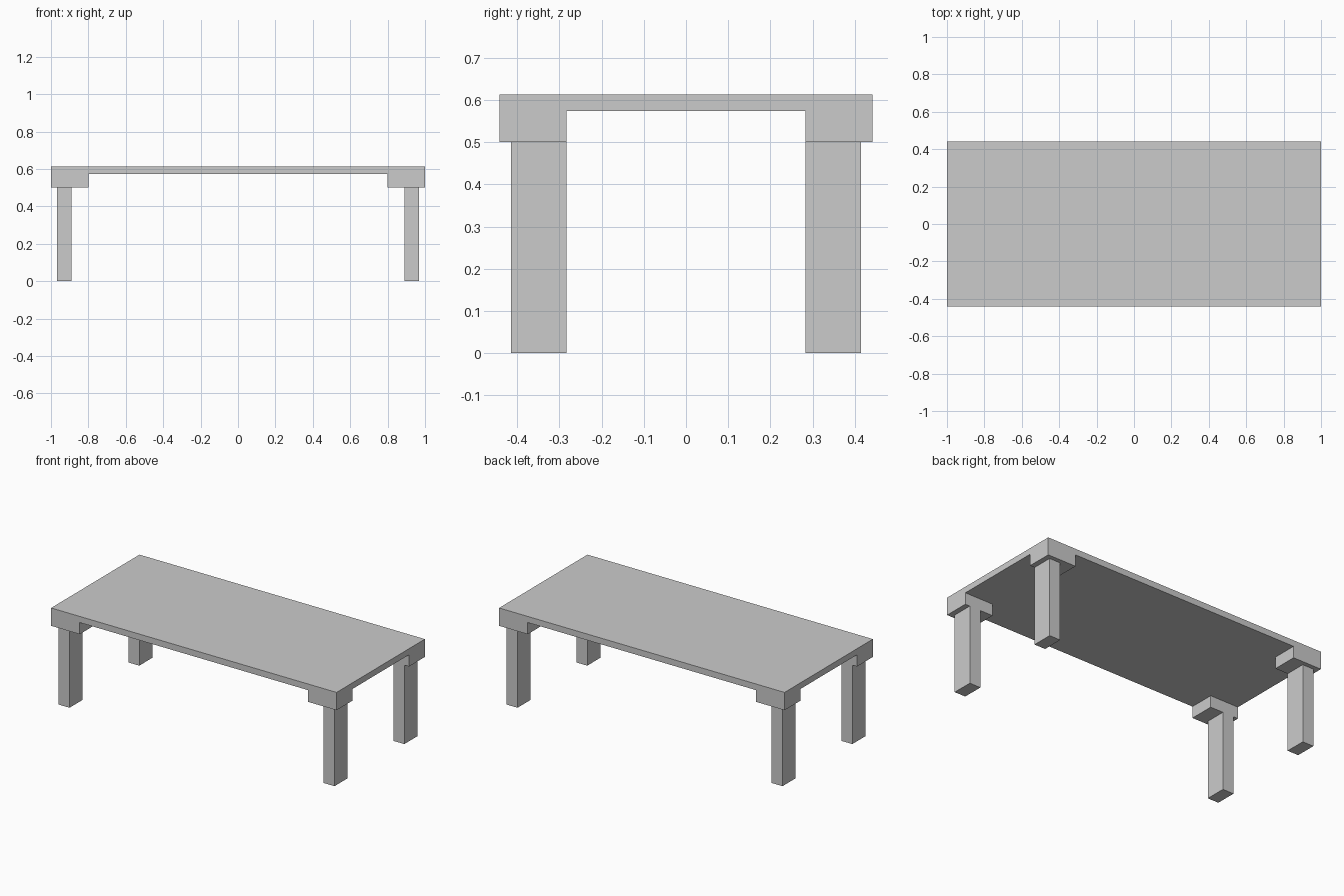
import bpy, bmesh

if "Cube" in bpy.data.objects:
    bpy.data.objects.remove(bpy.data.objects["Cube"])

HALF_X, HALF_Y = 1.0, 0.442
BLOCK_X, BLOCK_Y = 0.80, 0.283      # inner edges of the corner blocks
Z_BLOCK, Z_UNDER, Z_TOP = 0.50, 0.574, 0.613


def link(name, bm):
    bmesh.ops.recalc_face_normals(bm, faces=bm.faces)
    mesh = bpy.data.meshes.new(name)
    bm.to_mesh(mesh)
    bm.free()
    obj = bpy.data.objects.new(name, mesh)
    bpy.context.collection.objects.link(obj)
    return obj


def box(name, lo, hi):
    bm = bmesh.new()
    bmesh.ops.create_cube(bm, size=1)
    for v in bm.verts:
        v.co = [(a + b) / 2 + c * (b - a) for a, b, c in zip(lo, hi, v.co)]
    return link(name, bm)


# Tabletop: thin slab cut along the block edges, corners extruded down
bm = bmesh.new()
bmesh.ops.create_cube(bm, size=1)
for v in bm.verts:
    v.co = (v.co.x * 2 * HALF_X, v.co.y * 2 * HALF_Y,
            Z_TOP if v.co.z > 0 else Z_UNDER)
for axis, offset in ((0, BLOCK_X), (1, BLOCK_Y)):
    for s in (-1, 1):
        point, normal = [0, 0, 0], [0, 0, 0]
        point[axis], normal[axis] = s * offset, 1
        bmesh.ops.bisect_plane(bm, geom=bm.verts[:] + bm.edges[:] + bm.faces[:],
                               plane_co=point, plane_no=normal)
bm.normal_update()
corners = []
for f in bm.faces:
    c = f.calc_center_median()
    if f.normal.z < -0.9 and abs(c.x) > BLOCK_X and abs(c.y) > BLOCK_Y:
        corners.append(f)
for f in corners:
    new = bmesh.ops.extrude_discrete_faces(bm, faces=[f])["faces"][0]
    for v in new.verts:
        v.co.z = Z_BLOCK
link("tabletop", bm)

# Four rectangular legs under the corner blocks
for sx, side in ((-1, "left"), (1, "right")):
    for sy, end in ((-1, "front"), (1, "back")):
        xs = sorted((sx * 0.89, sx * 0.967))
        ys = sorted((sy * BLOCK_Y, sy * 0.415))
        box(f"{end}_{side}_leg", (xs[0], ys[0], 0), (xs[1], ys[1], Z_BLOCK))
